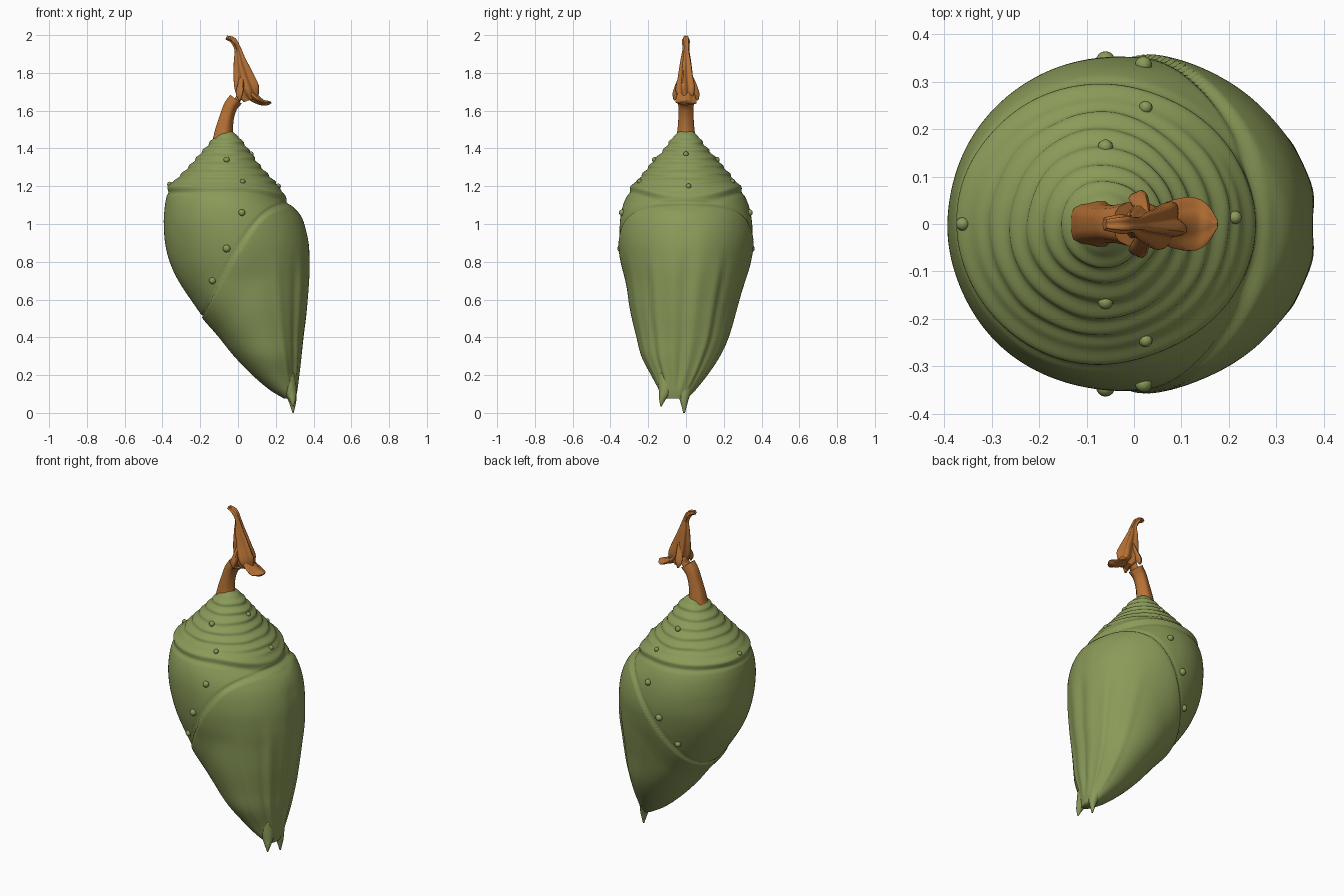
import bpy, math
from mathutils import Vector, noise


def material(name, rgb):
    m = bpy.data.materials.new(name)
    m.diffuse_color = (*rgb, 1)
    return m


GREEN = material("leaf green", (0.255, 0.325, 0.100))
BROWN = material("dry brown", (0.470, 0.165, 0.035))


def spline(rows, t):
    """Smooth interpolation of table rows, keyed by their ascending first value."""
    n = len(rows)
    i = 0
    while i < n - 2 and t > rows[i + 1][0]:
        i += 1
    p, q = rows[i], rows[i + 1]
    o, r = rows[max(i - 1, 0)], rows[min(i + 2, n - 1)]
    h = q[0] - p[0]
    s = min(max((t - p[0]) / h, 0), 1)
    out = []
    for k in range(1, len(p)):
        m0 = (q[k] - o[k]) / (q[0] - o[0]) * h
        m1 = (r[k] - p[k]) / (r[0] - p[0]) * h
        out.append((2*s**3 - 3*s**2 + 1)*p[k] + (s**3 - 2*s**2 + s)*m0
                   + (3*s**2 - 2*s**3)*q[k] + (s**3 - s**2)*m1)
    return out


def smooth(a, b, v):
    s = min(max((v - a) / (b - a), 0), 1)
    return s * s * (3 - 2 * s)


def bump(v, width):
    return math.exp(-(v / width) ** 2)


def loft(name, rings, mat, sharp=180):
    """Skin a list of equal rings and cap both ends."""
    m = len(rings[0])
    verts = [v for ring in rings for v in ring]
    faces = [(i*m + j, i*m + (j+1) % m, (i+1)*m + (j+1) % m, (i+1)*m + j)
             for i in range(len(rings) - 1) for j in range(m)]
    faces.append(tuple(range(m))[::-1])
    faces.append(tuple(range(len(verts) - m, len(verts))))
    me = bpy.data.meshes.new(name)
    me.from_pydata(verts, [], faces)
    me.materials.append(mat)
    me.shade_smooth()
    if sharp < 180:
        me.set_sharp_from_angle(angle=math.radians(sharp))
    ob = bpy.data.objects.new(name, me)
    bpy.context.collection.objects.link(ob)
    return ob


def tube(name, pts, mat, sides=20, steps=24, folds=0, amp=0.0, twist=0.0, sharp=180):
    """Tube along points (x, y, z, in-plane radius, y radius), optionally pleated."""
    rows = [(i, *p) for i, p in enumerate(pts)]
    last = len(pts) - 1
    rings = []
    for i in range(steps + 1):
        t = i / steps * last
        x, y, z, ra, rb = spline(rows, t)
        d = (Vector(spline(rows, min(t + .02, last))[:3])
             - Vector(spline(rows, max(t - .02, 0))[:3])).normalized()
        side = Vector((0, 1, 0))
        side = (side - d * side.dot(d)).normalized()
        across = side.cross(d)
        ring = []
        for j in range(sides):
            a = 2 * math.pi * j / sides
            k = 1 + amp * math.cos(folds * a + twist * t)
            ring.append(Vector((x, y, z)) + across * (max(ra, .001) * k * math.cos(a))
                        + side * (max(rb, .001) * k * math.sin(a)))
        rings.append(ring)
    return loft(name, rings, mat, sharp)


# Body outline: z, left x, right x, near y, far y
OUTLINE = [
    (0.075, 0.245, 0.305, -0.110, 0.005), (0.12, 0.170, 0.315, -0.142, 0.050),
    (0.20, 0.075, 0.325, -0.185, 0.115), (0.30, -0.020, 0.337, -0.235, 0.180),
    (0.40, -0.100, 0.347, -0.263, 0.227), (0.55, -0.215, 0.365, -0.295, 0.270),
    (0.70, -0.317, 0.380, -0.318, 0.310), (0.80, -0.362, 0.384, -0.338, 0.335),
    (0.90, -0.386, 0.376, -0.350, 0.350), (1.00, -0.393, 0.345, -0.350, 0.350),
    (1.07, -0.390, 0.305, -0.340, 0.340), (1.13, -0.382, 0.252, -0.320, 0.320),
    (1.20, -0.360, 0.215, -0.280, 0.280), (1.30, -0.265, 0.125, -0.200, 0.200),
    (1.40, -0.175, 0.050, -0.115, 0.115), (1.46, -0.125, 0.005, -0.068, 0.068),
    (1.49, -0.095, -0.030, -0.038, 0.038)]
# Height of the widest point, and height of the wing edge along x
WIDEST = [(0.075, 0.275), (0.2, 0.20), (0.5, 0.09), (0.8, 0.01), (1.0, -0.04), (1.2, -0.072), (1.49, -0.062)]
WING_EDGE = [(-0.4, 0.1), (-0.2, 0.48), (-0.11, 0.66), (0.01, 0.88), (0.126, 1.035), (0.25, 1.10), (0.4, 1.12)]


def surface(a, z):
    xl, xr, yn, yf = spline(OUTLINE, z)
    wx = spline(WIDEST, z)[0]
    c, s = math.cos(a), math.sin(a)
    mid, half = (yn + yf) / 2, (yf - yn) / 2
    p = Vector((wx + c * ((xr - wx) if c > 0 else (wx - xl)), mid + half * s, z))
    # collar ledge and the smaller rings above it
    ledge = z - (1.20 - 0.9 * max(p.x, 0) ** 2)
    d = 0.012 * bump(ledge, 0.016) - 0.006 * bump(ledge + 0.035, 0.012)
    cone = smooth(0.02, 0.05, ledge) * (1 - smooth(1.43, 1.48, z))
    n = noise.noise(p * 9)
    d += cone * (0.005 * math.sin((z + 0.004 * n) * 2 * math.pi / 0.042) + 0.003 * n)
    # raised wing sheath with a grooved edge
    e = 0.75 * (spline(WING_EDGE, p.x)[0] - z)
    fade = smooth(0.25, 0.6, z)
    d += fade * (0.010 * smooth(-0.004, 0.010, e) * (1 - smooth(0.03, 0.25, e))
                 - 0.006 * bump(e + 0.008, 0.008))
    # faint wing veins and the middle groove
    ang = abs(math.atan2(s, c))
    vein = smooth(0.08, 0.25, z) * (1 - smooth(0.65, 0.9, z))
    for at, amt in ((0.0, -0.008), (0.22, 0.004), (0.55, 0.006), (0.68, -0.005), (1.05, 0.004)):
        d += vein * amt * bump(ang - at, 0.09)
    d -= 0.006 * bump(ang, 0.15) * smooth(0.6, 0.8, z) * (1 - smooth(0.95, 1.05, z))
    d += 0.003 * noise.noise(p * 5) * smooth(0.08, 0.2, z) * (1 - cone)
    return p + Vector((c, s, 0)) * d


# Pupa body
SIDES, LEVELS = 180, 260
z0, z1 = OUTLINE[0][0], OUTLINE[-1][0]
loft("pupa_body", [[surface(2 * math.pi * j / SIDES, z0 + (z1 - z0) * i / LEVELS)
                    for j in range(SIDES)] for i in range(LEVELS + 1)], GREEN)

# Two pointed horns at the lower end
tube("horn_near", [(0.265, -0.095, 0.20, 0.040, 0.055), (0.278, -0.110, 0.12, 0.032, 0.036),
                   (0.288, -0.125, 0.075, 0.019, 0.018), (0.292, -0.132, 0.035, 0.003, 0.004)], GREEN)
tube("horn_far", [(0.265, -0.020, 0.20, 0.040, 0.060), (0.278, -0.012, 0.12, 0.032, 0.042),
                  (0.288, -0.010, 0.065, 0.021, 0.022), (0.292, -0.010, 0.0, 0.003, 0.005)], GREEN)


# Small warts on both flanks and on the cone
def wart(i, a, z, r):
    bpy.ops.mesh.primitive_uv_sphere_add(segments=16, ring_count=10, radius=r, location=surface(a, z))
    ob = bpy.context.object
    ob.name = f"wart_{i}"
    ob.data.materials.append(GREEN)
    ob.data.shade_smooth()


spots = [(0.02, 1.06, .018), (-0.06, 0.87, .020), (-0.135, 0.70, .018), (-0.06, 1.34, .016)]
i = 0
for x, z, r in spots:
    xl, xr, _, _ = spline(OUTLINE, z)
    wx = spline(WIDEST, z)[0]
    a = math.acos((x - wx) / ((xr - wx) if x > wx else (wx - xl)))
    for sgn in (1, -1):
        wart(i, a * sgn, z, r)
        i += 1
for a, z in ((0, 1.37), (0.05, 1.20), (math.pi, 1.21), (1.2, 1.225), (-1.2, 1.225)):
    wart(i, a, z, 0.014)
    i += 1

# Stem
tube("stem", [(-0.078, 0, 1.45, 0.058, 0.052), (-0.075, 0, 1.50, 0.047, 0.045),
              (-0.060, 0, 1.57, 0.038, 0.040), (-0.040, 0, 1.625, 0.037, 0.040),
              (-0.012, 0, 1.662, 0.038, 0.046)], BROWN, folds=5, amp=0.05, sharp=50)
tube("stem_link", [(-0.03, 0, 1.645, 0.018, 0.03), (0.0, 0, 1.66, 0.016, 0.03),
                   (0.015, 0, 1.70, 0.018, 0.03)], BROWN, steps=8)

# Withered leaf: twisted stalk and pleated blade, curled toe, side flaps
tube("leaf_blade", [(-0.062, 0, 1.988, 0.010, 0.012), (-0.025, 0, 1.972, 0.015, 0.018),
                    (0.0, 0, 1.925, 0.016, 0.016), (0.012, 0, 1.86, 0.030, 0.026),
                    (0.030, 0, 1.78, 0.048, 0.036), (0.050, 0, 1.71, 0.056, 0.046),
                    (0.070, 0, 1.66, 0.036, 0.034)], BROWN,
     sides=40, steps=40, folds=5, amp=0.20, twist=0.35, sharp=50)
tube("leaf_toe", [(0.045, 0, 1.72, 0.030, 0.030), (0.080, 0, 1.675, 0.024, 0.044),
                  (0.125, 0, 1.645, 0.015, 0.050), (0.155, 0, 1.641, 0.011, 0.036),
                  (0.176, 0, 1.644, 0.004, 0.008)], BROWN,
     sides=32, folds=4, amp=0.15, twist=0.3, sharp=50)
for sgn, word in ((1, "far"), (-1, "near")):
    tube("leaf_flap_" + word, [(0.025, sgn * .012, 1.80, 0.012, 0.012), (0.018, sgn * .035, 1.74, 0.016, 0.018),
                               (0.010, sgn * .055, 1.69, 0.018, 0.015), (0.010, sgn * .062, 1.655, 0.004, 0.004)],
         BROWN, sides=16, steps=16, folds=3, amp=0.2, sharp=50)
